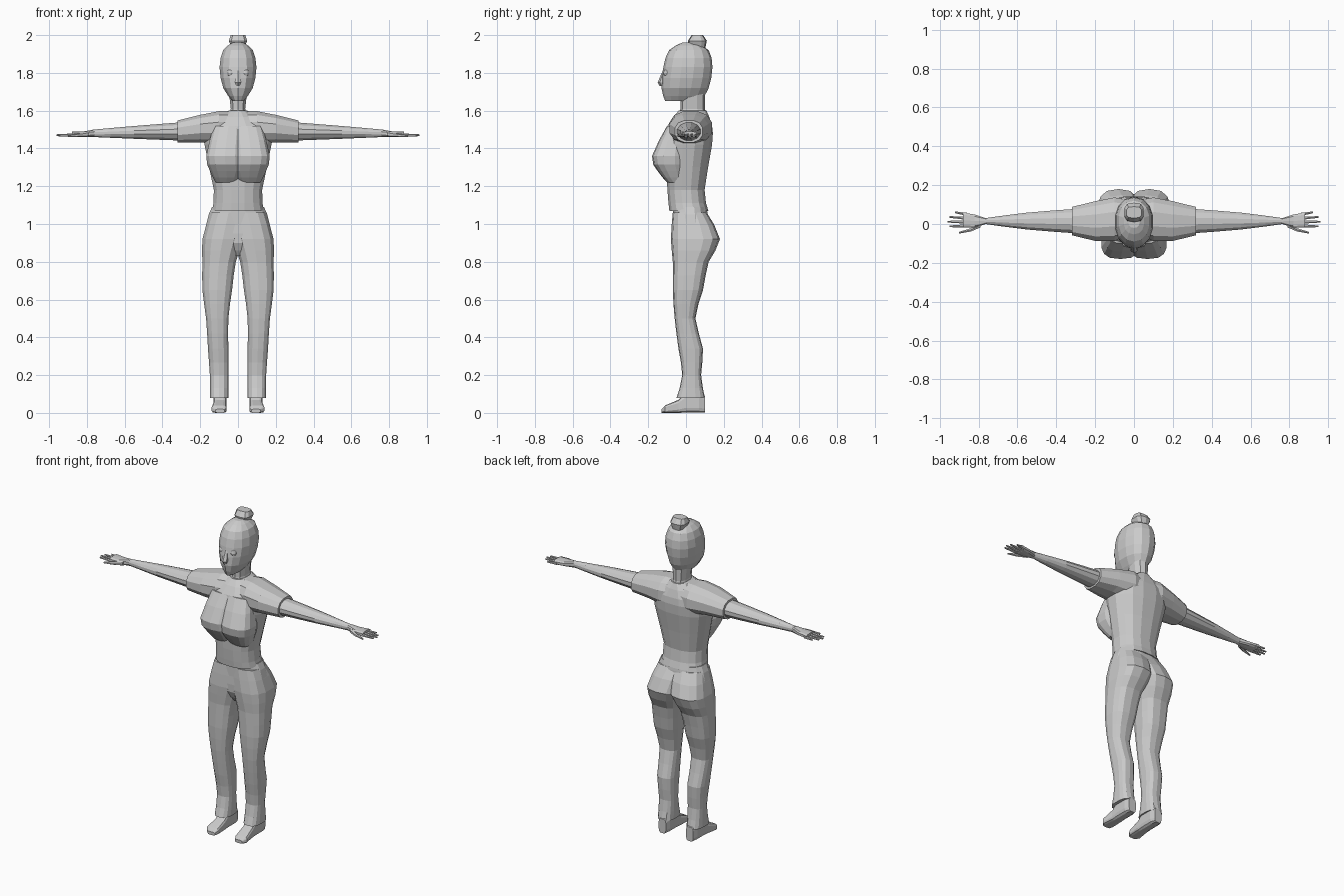
import bpy, bmesh
from math import cos, sin, pi, copysign
from mathutils import Vector

cube = bpy.data.objects.get("Cube")
if cube:
    bpy.data.objects.remove(cube, do_unlink=True)

grey = bpy.data.materials.new("plain grey")
grey.use_nodes = True
tone = (.6, .6, .6, 1)
grey.diffuse_color = tone
grey.node_tree.nodes["Principled BSDF"].inputs["Base Color"].default_value = tone


def finish(name, bm, mirror):
    """Turn a bmesh into a flat shaded object, mirrored across x if paired."""
    bmesh.ops.recalc_face_normals(bm, faces=bm.faces)
    mesh = bpy.data.meshes.new(name)
    bm.to_mesh(mesh)
    bm.free()
    mesh.materials.append(grey)
    obj = bpy.data.objects.new(name, mesh)
    bpy.context.scene.collection.objects.link(obj)
    if mirror:
        modifier = obj.modifiers.new("both_sides", 'MIRROR')
        modifier.use_mirror_merge = False


def level(z, front, back, wide=None, inner=None, outer=None):
    """Horizontal section, centred when only its half width is given."""
    if wide is not None:
        inner, outer = -wide, wide
    return Vector((inner, front, z)), Vector((outer, back, z))


def slice_x(x, front, back, bottom, top):
    """Section across an arm."""
    return Vector((x, front, bottom)), Vector((x, back, top))


def slice_y(y, inner, outer, top):
    """Section across a foot that rests on the floor."""
    return Vector((inner, y, 0)), Vector((outer, y, top))


def smooth_between(keys):
    """Add one eased section halfway between each pair of key sections."""
    result = [keys[0]]
    for i in range(len(keys) - 1):
        before, after = keys[max(i - 1, 0)], keys[min(i + 2, len(keys) - 1)]
        middle = []
        for p, q, r, s in zip(before, keys[i], keys[i + 1], after):
            middle.append((q + r) / 2 + (q + r - p - s) / 16)
        result += [middle, keys[i + 1]]
    return result


def loft(name, sections, sides=12, power=2.4, mirror=False, eased=False):
    """Skin superellipse rings that fill the given box sections."""
    if eased:
        sections = smooth_between(sections)
    bm = bmesh.new()
    # The axis with no extent is the one the loft runs along
    extent = sections[0][1] - sections[0][0]
    along = min(range(3), key=lambda k: abs(extent[k]))
    across, up = [k for k in range(3) if k != along]
    rings = []
    for low, high in sections:
        ring = []
        for i in range(sides):
            angle = 2 * pi * (i + .5) / sides
            co = (low + high) / 2
            for k, t in ((across, cos(angle)), (up, sin(angle))):
                co[k] += copysign(abs(t) ** (2 / power), t) * (high[k] - low[k]) / 2
            ring.append(bm.verts.new(co))
        rings.append(ring)
    for lower, upper in zip(rings, rings[1:]):
        for i in range(sides):
            j = (i + 1) % sides
            bm.faces.new((lower[i], lower[j], upper[j], upper[i]))
    bm.faces.new(rings[0])
    bm.faces.new(rings[-1])
    finish(name, bm, mirror)


# Head, hair bun and neck
loft("head", [
    level(z=1.65, wide=.03, front=-.11, back=.08),
    level(z=1.72, wide=.08, front=-.13, back=.12),
    level(z=1.83, wide=.1, front=-.12, back=.14),
    level(z=1.92, wide=.08, front=-.09, back=.12),
    level(z=1.96, wide=.03, front=-.02, back=.05)], sides=14, power=2.2, eased=True)
loft("hair_bun", [
    level(z=1.92, wide=.03, front=.02, back=.1),
    level(z=1.97, wide=.05, front=.01, back=.11),
    level(z=2, wide=.04, front=.03, back=.09)], sides=10, power=3)
loft("neck", [
    level(z=1.54, wide=.06, front=-.04, back=.12),
    level(z=1.61, wide=.04, front=-.03, back=.1),
    level(z=1.7, wide=.05, front=-.03, back=.1)], sides=10)
loft("nose", [
    level(z=1.73, wide=.01, front=-.14, back=-.1),
    level(z=1.75, wide=.02, front=-.15, back=-.1),
    level(z=1.82, wide=.01, front=-.12, back=-.1)], sides=6)

# Eyes
bm = bmesh.new()
bmesh.ops.create_uvsphere(bm, u_segments=10, v_segments=6, radius=.02)
bmesh.ops.translate(bm, verts=bm.verts, vec=(.04, -.1, 1.8))
finish("eyes", bm, True)

# Shirt
loft("shirt", [
    level(z=1.07, wide=.14, front=-.09, back=.12),
    level(z=1.18, wide=.13, front=-.1, back=.1),
    level(z=1.42, wide=.18, front=-.11, back=.14),
    level(z=1.52, wide=.17, front=-.1, back=.14),
    level(z=1.6, wide=.05, front=-.04, back=.11)], sides=16, eased=True)
loft("bust", [
    level(z=1.22, inner=0, outer=.12, front=-.1, back=0),
    level(z=1.28, inner=-.03, outer=.15, front=-.15, back=0),
    level(z=1.36, inner=-.03, outer=.17, front=-.18, back=0),
    level(z=1.52, inner=-.03, outer=.13, front=-.1, back=0)],
    sides=14, power=2.8, mirror=True, eased=True)
loft("sleeves", [
    slice_x(x=0, front=-.06, back=.12, bottom=1.42, top=1.6),
    slice_x(x=.1, front=-.09, back=.14, bottom=1.42, top=1.6),
    slice_x(x=.2, front=-.09, back=.12, bottom=1.43, top=1.58),
    slice_x(x=.32, front=-.06, back=.09, bottom=1.43, top=1.55)], mirror=True)

# Arms and hands
loft("arms", [
    slice_x(x=.3, front=-.05, back=.08, bottom=1.44, top=1.54),
    slice_x(x=.55, front=-.03, back=.06, bottom=1.45, top=1.52),
    slice_x(x=.77, front=0, back=.03, bottom=1.46, top=1.5)],
    power=2, mirror=True, eased=True)
loft("palms", [
    slice_x(x=.76, front=0, back=.03, bottom=1.46, top=1.5),
    slice_x(x=.82, front=-.02, back=.05, bottom=1.46, top=1.49),
    slice_x(x=.88, front=-.02, back=.06, bottom=1.46, top=1.49)],
    sides=10, power=3, mirror=True)
finger_ends = {"index": .95, "middle": .96, "ring": .95, "little": .92}
for i, (finger, end) in enumerate(finger_ends.items()):
    root = .02 * (i - .5)
    tip = root * 1.2
    loft(finger + "_fingers", [
        slice_x(x=.86, front=root - .01, back=root + .01, bottom=1.46, top=1.48),
        slice_x(x=end, front=tip - .005, back=tip + .005, bottom=1.465, top=1.475)],
        sides=6, power=2, mirror=True)
loft("thumbs", [
    slice_x(x=.79, front=-.02, back=.01, bottom=1.46, top=1.49),
    slice_x(x=.84, front=-.04, back=-.02, bottom=1.46, top=1.48),
    slice_x(x=.9, front=-.05, back=-.04, bottom=1.46, top=1.47)],
    sides=6, power=2, mirror=True)

# Trousers: hips, then legs that swell into the seat
loft("hips", [
    level(z=.83, wide=.02, front=-.03, back=.07),
    level(z=.9, wide=.13, front=-.07, back=.1),
    level(z=1, wide=.17, front=-.07, back=.12),
    level(z=1.09, wide=.14, front=-.07, back=.11)], sides=16, eased=True)
loft("trouser_legs", [
    level(z=.08, inner=.05, outer=.15, front=-.05, back=.1),
    level(z=.2, inner=.05, outer=.15, front=-.02, back=.08),
    level(z=.34, inner=.05, outer=.16, front=-.04, back=.09),
    level(z=.5, inner=.05, outer=.17, front=-.06, back=.05),
    level(z=.65, inner=.03, outer=.19, front=-.07, back=.09),
    level(z=.8, inner=.01, outer=.19, front=-.07, back=.12),
    level(z=.92, inner=-.03, outer=.19, front=-.08, back=.18),
    level(z=1.06, inner=-.05, outer=.15, front=-.07, back=.11)],
    sides=14, power=2.7, mirror=True, eased=True)

# Shoes
loft("shoes", [
    slice_y(y=-.13, inner=.07, outer=.12, top=.02),
    slice_y(y=-.11, inner=.06, outer=.14, top=.04),
    slice_y(y=-.04, inner=.06, outer=.13, top=.07),
    slice_y(y=0, inner=.06, outer=.13, top=.11),
    slice_y(y=.07, inner=.06, outer=.13, top=.11),
    slice_y(y=.1, inner=.07, outer=.12, top=.09)], power=4, mirror=True)
